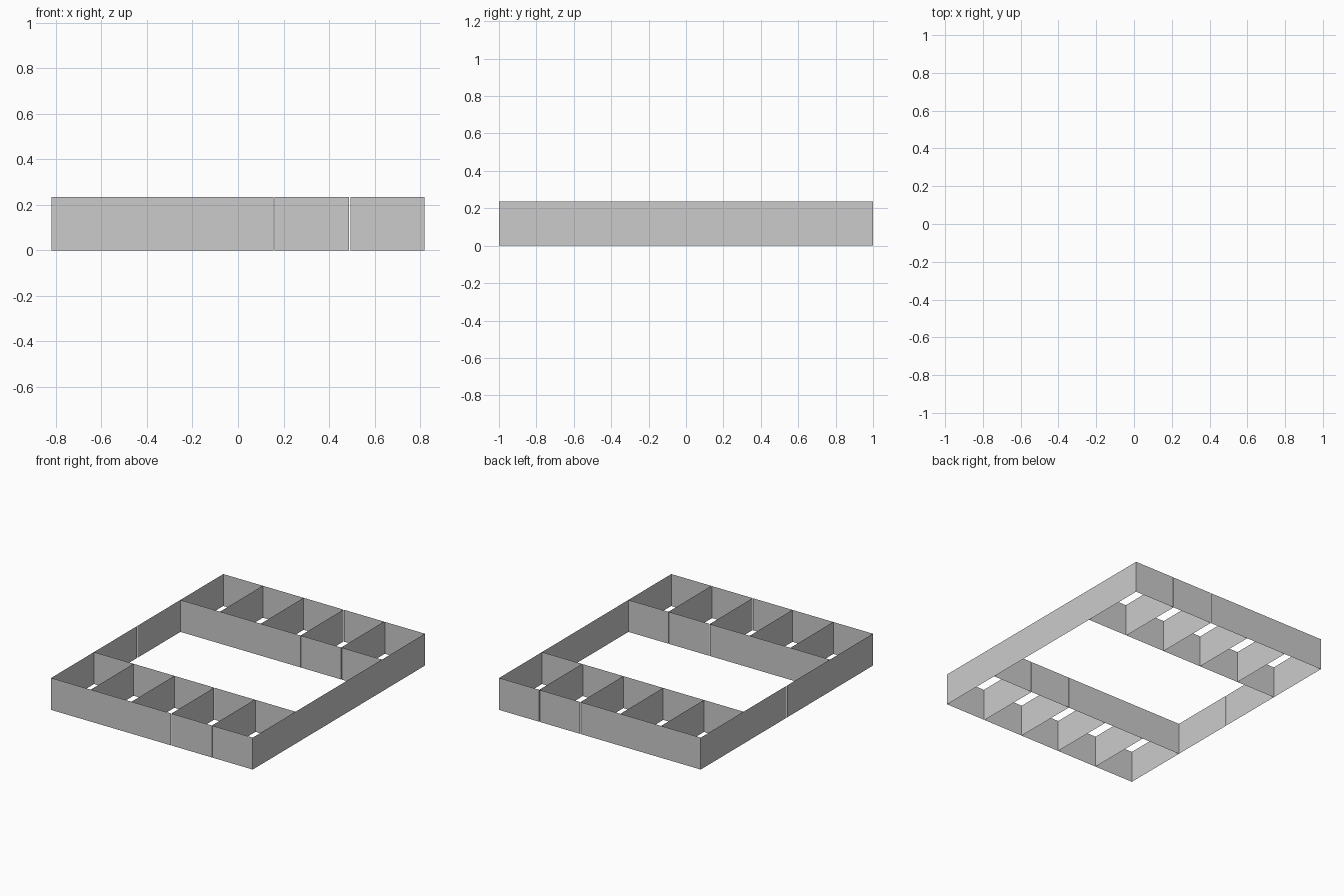
import bpy

if "Cube" in bpy.data.objects:
    bpy.data.objects.remove(bpy.data.objects["Cube"])

H = 0.235          # wall height
HX, HY = 0.82, 1.0  # half extents
INNER = 0.502       # y of the inner long walls


def panel(name, a, b):
    """Upright paper-thin panel from plan point a to plan point b."""
    verts = [(*a, 0), (*b, 0), (*b, H), (*a, H)]
    mesh = bpy.data.meshes.new(name)
    mesh.from_pydata(verts, [], [(0, 1, 2, 3)])
    obj = bpy.data.objects.new(name, mesh)
    bpy.context.collection.objects.link(obj)


# Five cell spans across x, with hairline gaps at two joints
spans = [(-HX, -0.498), (-0.498, -0.166), (-0.166, 0.155),
         (0.161, 0.488), (0.494, HX)]

# Long walls: outer and inner, front and back
for y, name in ((-HY, "front_outer_wall"), (-INNER, "front_inner_wall"),
                (INNER, "back_inner_wall"), (HY, "back_outer_wall")):
    for x0, x1 in spans:
        panel(name, (x0, y), (x1, y))

# Cell dividers in both rows (doubled at the right-hand joint)
for s, row in ((-1, "front"), (1, "back")):
    for x in (-0.498, -0.166, 0.158, 0.488, 0.494):
        panel(row + "_divider", (x, s * INNER), (x, s * HY))

# Side walls, the left one with a hairline gap in the middle
for x, gap, name in ((-HX, 0.003, "left_side_wall"), (HX, 0.0, "right_side_wall")):
    for s in (-1, 1):
        panel(name, (x, s * gap), (x, s * INNER))
        panel(name, (x, s * INNER), (x, s * HY))
